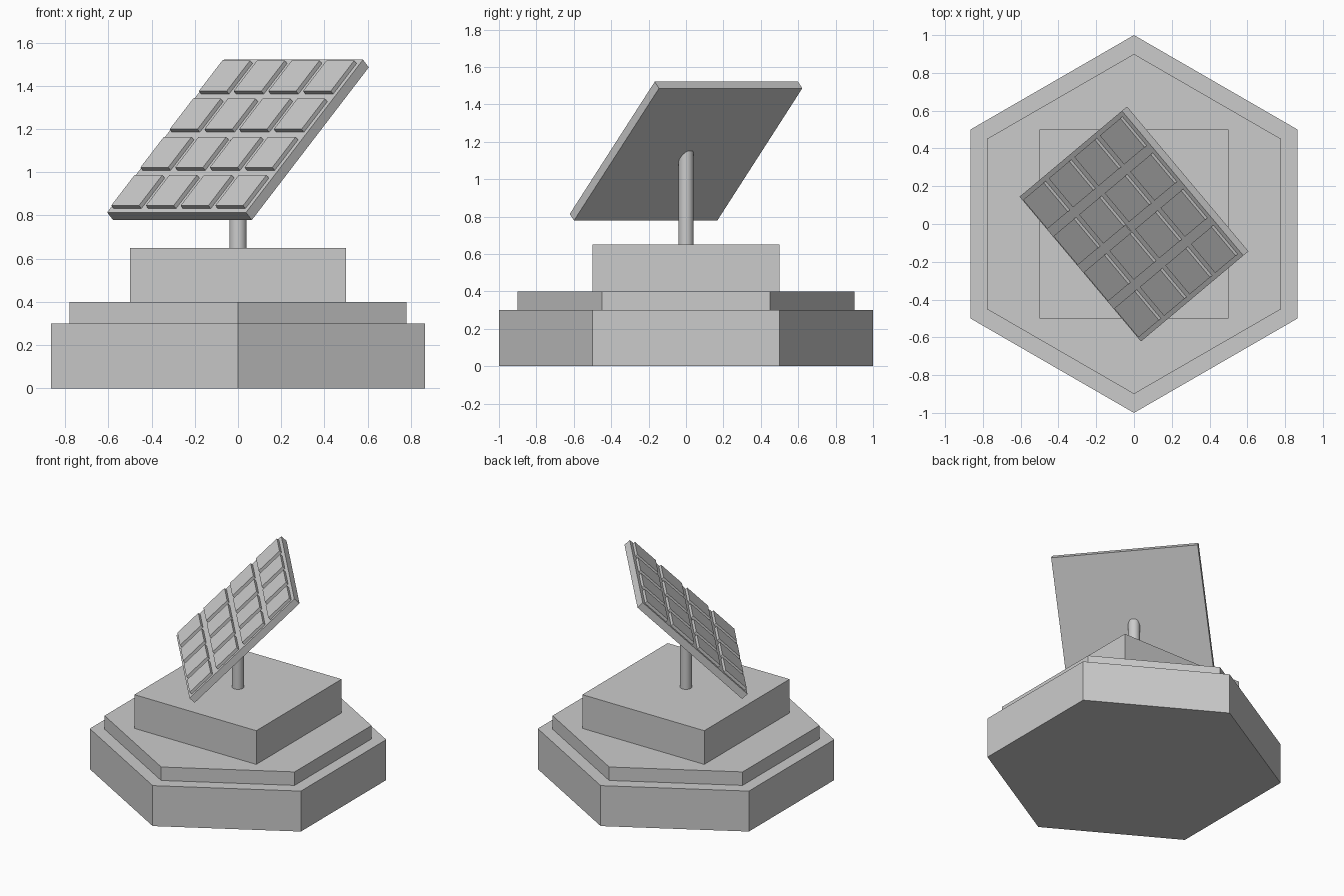
import bpy
from math import radians
from mathutils import Matrix, Vector

if "Cube" in bpy.data.objects:
    bpy.data.objects.remove(bpy.data.objects["Cube"])


def prism(name, sides, radius, z0, z1, turn=0.0):
    bpy.ops.mesh.primitive_cylinder_add(vertices=sides, radius=radius, depth=z1 - z0,
                                        location=(0, 0, (z0 + z1) / 2), rotation=(0, 0, turn))
    ob = bpy.context.object
    ob.name = name
    return ob


def box(name, size, matrix):
    bpy.ops.mesh.primitive_cube_add(size=1)
    ob = bpy.context.object
    ob.name = name
    ob.data.transform(Matrix.Diagonal(Vector((*size, 1))))
    ob.matrix_world = matrix
    return ob


# stepped base: two hexagons and a square block
prism("base_lower_step", 6, 1.0, 0.0, 0.3)
prism("base_upper_step", 6, 0.9, 0.3, 0.4)
box("pedestal_block", (1, 1, 0.25), Matrix.Translation((0, 0, 0.525)))

# mast, its tip just reaching through the panel
prism("mast", 32, 0.04, 0.65, 1.15)
bpy.ops.object.shade_smooth_by_angle()

# tilted panel
tilt = (Matrix.Translation((0, 0, 1.15)) @ Matrix.Rotation(radians(-50), 4, 'Z')
        @ Matrix.Rotation(radians(45), 4, 'X'))
box("panel", (1, 1, 0.05), tilt)

# 4 x 4 raised cells on the panel face
for row in range(4):
    for col in range(4):
        offset = Matrix.Translation(((col - 1.5) * 0.25, (row - 1.5) * 0.25, 0.035))
        box(f"panel_cell_{row}_{col}", (0.2, 0.2, 0.02), tilt @ offset)
